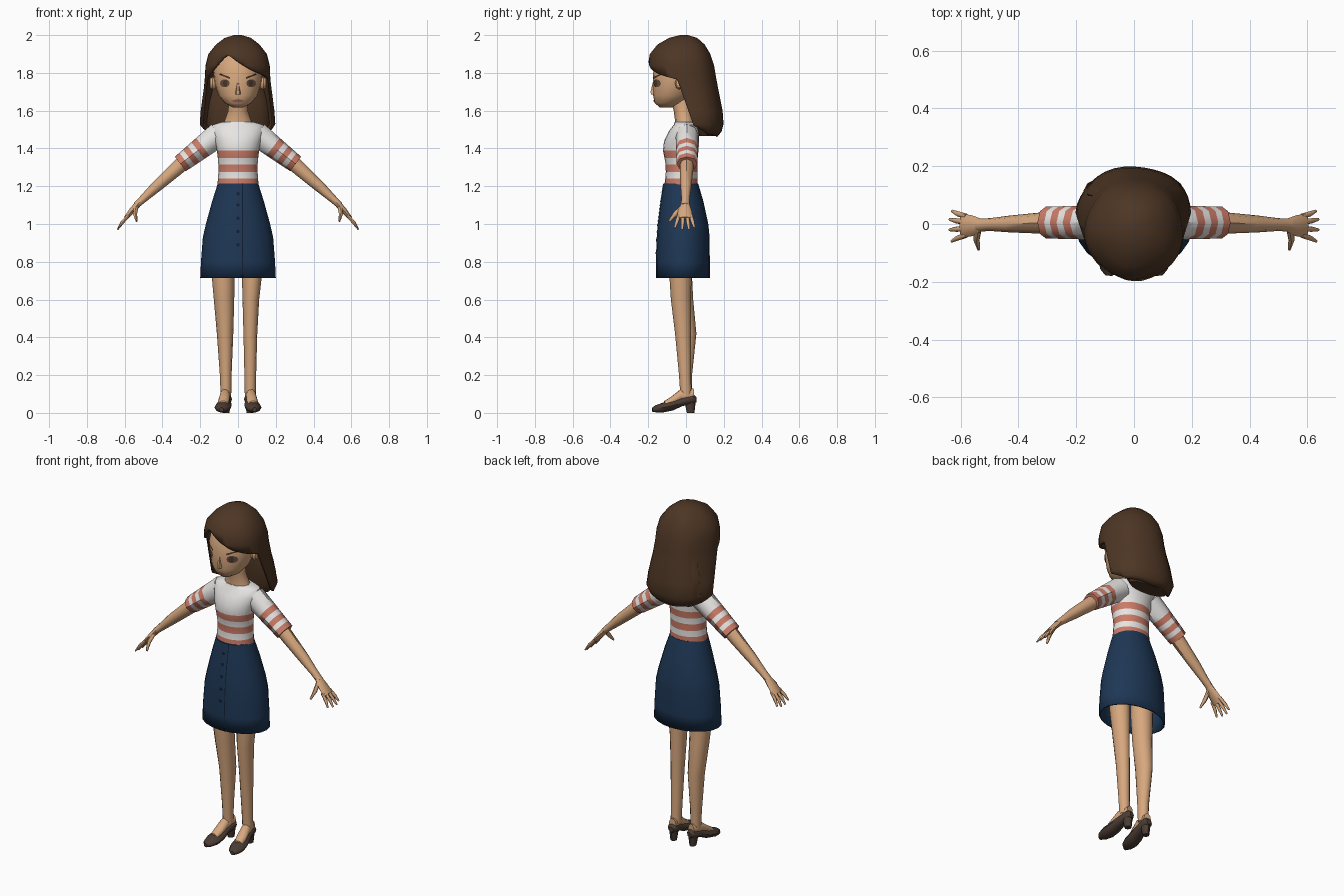
import bpy, bmesh, math
from mathutils import Vector, Matrix

if "Cube" in bpy.data.objects:
    bpy.data.objects.remove(bpy.data.objects["Cube"])


def material(name, rgb):
    m = bpy.data.materials.new(name)
    m.diffuse_color = (*rgb, 1)
    m.use_nodes = True
    m.node_tree.nodes["Principled BSDF"].inputs["Base Color"].default_value = m.diffuse_color
    return m


SKIN = material("skin", (0.68, 0.39, 0.21))
HAIR = material("brown_hair", (0.075, 0.037, 0.018))
WHITE = material("white_cloth", (0.80, 0.78, 0.76))
CORAL = material("coral_stripe", (0.60, 0.20, 0.135))
NAVY = material("navy_cloth", (0.013, 0.038, 0.09))
BUTTON = material("dark_navy", (0.006, 0.012, 0.03))
SHOE = material("dark_leather", (0.07, 0.045, 0.034))
EYE = material("eye_brown", (0.13, 0.08, 0.055))
LIP = material("lip", (0.30, 0.11, 0.07))


def finish(name, bm, mats, angle=45):
    bmesh.ops.recalc_face_normals(bm, faces=bm.faces[:])
    me = bpy.data.meshes.new(name)
    bm.to_mesh(me)
    bm.free()
    for m in mats:
        me.materials.append(m)
    ob = bpy.data.objects.new(name, me)
    bpy.context.collection.objects.link(ob)
    bpy.ops.object.select_all(action='DESELECT')
    ob.select_set(True)
    bpy.context.view_layer.objects.active = ob
    bpy.ops.object.shade_smooth_by_angle(angle=math.radians(angle))
    return ob


def loft(name, rings, mats, rule=None, caps=(True, True)):
    """Skin a list of point rings; rule(ring index) gives the material slot."""
    bm = bmesh.new()
    vr = [[bm.verts.new(p) for p in r] for r in rings]
    n = len(vr[0])
    for i in range(len(vr) - 1):
        for j in range(n):
            k = (j + 1) % n
            f = bm.faces.new((vr[i][j], vr[i][k], vr[i + 1][k], vr[i + 1][j]))
            f.material_index = rule(i) if rule else 0
    if caps[0]:
        f = bm.faces.new(vr[0])
        f.material_index = rule(0) if rule else 0
    if caps[1]:
        f = bm.faces.new(vr[-1])
        f.material_index = rule(len(vr) - 2) if rule else 0
    return finish(name, bm, mats)


def around(n):
    return [(math.cos(2 * math.pi * i / n), math.sin(2 * math.pi * i / n)) for i in range(n)]


def level(z, x0, x1, y0, y1, n=16):
    """Horizontal ellipse filling a box in x and y."""
    return [Vector(((x0 + x1) / 2 + c * (x1 - x0) / 2, (y0 + y1) / 2 + s * (y1 - y0) / 2, z))
            for c, s in around(n)]


def body(rows, n=16):
    return [level(z, -rx, rx, yf, yb, n) for z, rx, yf, yb in rows]


def tube(path, n=8):
    """Rings along a path of (x, y, z, half thickness, half width)."""
    pts = [Vector(p[:3]) for p in path]
    rings = []
    for i, p in enumerate(path):
        d = (pts[min(i + 1, len(pts) - 1)] - pts[max(i - 1, 0)]).normalized()
        v = (Vector((0, 1, 0)) - d * d.y).normalized()
        u = d.cross(v)
        rings.append([pts[i] + u * c * p[3] + v * s * p[4] for c, s in around(n)])
    return rings


def lerp_rows(rows, t):
    """Interpolate a table sorted by its first column."""
    rows = sorted(rows)
    t = max(rows[0][0], min(rows[-1][0], t))
    for a, b in zip(rows, rows[1:]):
        if t <= b[0]:
            f = (t - a[0]) / (b[0] - a[0])
            return [p + (q - p) * f for p, q in zip(a[1:], b[1:])]


def plate(name, outline, rows, mat, lift=0.004):
    """Thin painted patch laid on the front of a body given by rows."""
    bm = bmesh.new()

    def on(x, z):
        rx, yf, yb = lerp_rows(rows, z)
        k = math.sqrt(max(0, 1 - (x / rx) ** 2))
        return bm.verts.new((x, (yf + yb) / 2 - (yb - yf) / 2 * k - lift, z))
    vs = [on(x, z) for x, z in outline]
    c = on(sum(p[0] for p in outline) / len(vs), sum(p[1] for p in outline) / len(vs))
    for i in range(len(vs)):
        bm.faces.new((c, vs[i], vs[(i + 1) % len(vs)]))
    return finish(name, bm, [mat])


def oval(x, z, rx, rz, n=10):
    return [(x + c * rx, z + s * rz) for c, s in around(n)]


# Head and neck: rows are (z, half width, front y, back y)
head = [(1.618, .03, -.14, -.07), (1.64, .07, -.165, -.02), (1.68, .103, -.174, .03),
        (1.74, .122, -.176, .07), (1.80, .13, -.174, .09), (1.88, .12, -.15, .09),
        (1.94, .08, -.1, .06), (1.965, .03, -.05, .02)]
loft("head", body(head, 20), [SKIN])
loft("neck", body([(1.50, .09, -.06, .05), (1.545, .072, -.058, .045), (1.60, .052, -.065, .035),
                   (1.69, .05, -.09, .035)], 12), [SKIN])
loft("nose", [level(1.685, -.016, .016, -.188, -.15, 6), level(1.70, -.014, .014, -.19, -.15, 6),
              level(1.75, -.006, .006, -.178, -.15, 6)], [SKIN])
plate("mouth", [(-.036, 1.652), (-.015, 1.642), (.015, 1.642), (.036, 1.652), (.012, 1.658), (-.012, 1.658)],
      head, LIP)
for s, side in ((-1, "left"), (1, "right")):
    plate(side + "_eye", oval(s * .07, 1.745, .026, .022), head, EYE)
    plate(side + "_pupil", oval(s * .068, 1.745, .012, .017), head, HAIR, .006)
    plate(side + "_brow", [(s * .042, 1.778), (s * .095, 1.797), (s * .1, 1.79), (s * .044, 1.768)], head, HAIR)
    loft(side + "_ear", [[Vector((s * x, -.035 + c * r * .7, 1.745 + q * r)) for c, q in around(8)]
                         for x, r in ((.11, .022), (.135, .034), (.148, .024))], [SKIN])

# Hair shell: columns round the head, each stopping at its own hem height
hair = [(2.0, .02, -.03, .01), (1.985, .07, -.09, .06), (1.95, .115, -.15, .10), (1.90, .155, -.19, .13),
        (1.84, .17, -.2, .15), (1.78, .173, -.198, .16), (1.70, .18, -.18, .175), (1.60, .195, -.15, .195),
        (1.53, .2, -.12, .2), (1.49, .18, -.1, .19), (1.46, .14, -.06, .165)]
hem = [(-180, 1.46), (-120, 1.475), (-90, 1.52), (-80, 1.765), (-55, 1.81), (-30, 1.88), (-20, 1.895),
       (0, 1.86), (25, 1.815), (50, 1.79), (80, 1.765), (90, 1.52), (120, 1.475), (180, 1.46)]
bm = bmesh.new()
grid = []
for deg in range(-180, 180, 10):
    a = math.radians(deg)
    low = lerp_rows(hem, deg)[0]
    column = []
    for row in hair:
        z = max(row[0], low)
        rx, yf, yb = lerp_rows(hair, z)
        w = 1 + .015 * math.cos(5 * a + 1)
        column.append(bm.verts.new((rx * w * math.sin(a), (yf + yb) / 2 - (yb - yf) / 2 * w * math.cos(a), z)))
    grid.append(column)
for i, col in enumerate(grid):
    nxt = grid[(i + 1) % len(grid)]
    for j in range(len(hair) - 1):
        bm.faces.new((col[j], nxt[j], nxt[j + 1], col[j + 1]))
bm.faces.new([c[0] for c in grid])
bmesh.ops.remove_doubles(bm, verts=bm.verts[:], dist=.0005)
bmesh.ops.dissolve_degenerate(bm, edges=bm.edges[:], dist=.0005)
shell = finish("hair", bm, [HAIR], 60)
mod = shell.modifiers.new("thickness", 'SOLIDIFY')
mod.thickness = .015
loft("hair_inner_mass", [level(1.465, -.12, .12, .07, .155), level(1.53, -.175, .175, .05, .18),
                         level(1.65, -.16, .16, .045, .16), level(1.76, -.13, .13, .05, .14)], [HAIR])

# Shirt body with stripes by height
shirt = [(1.20, .110, -.115, .062), (1.24, .106, -.11, .06), (1.275, .104, -.107, .06),
         (1.315, .104, -.108, .06), (1.35, .107, -.114, .062), (1.39, .112, -.122, .066),
         (1.44, .125, -.116, .07), (1.49, .14, -.092, .07), (1.525, .136, -.065, .066),
         (1.54, .085, -.06, .056)]
loft("shirt", body(shirt, 20), [WHITE, CORAL], lambda i: int(i in (0, 2, 4)))

# Skirt, front opening line and buttons
skirt = [(1.215, .107, -.12, .064), (1.12, .137, -.135, .092), (1.0, .17, -.15, .118),
         (.93, .186, -.155, .125), (.80, .196, -.16, .126), (.715, .2, -.16, .126)]
ob = loft("skirt", body(skirt, 20), [NAVY], caps=(True, False))
mod = ob.modifiers.new("thickness", 'SOLIDIFY')
mod.thickness = .01
for a, b in zip(skirt, skirt[1:]):
    plate("skirt_opening", [(.021, a[0]), (.026, a[0]), (.026, b[0]), (.021, b[0])], skirt, BUTTON, .003)
for z in (1.16, 1.10, 1.03, .96, .89):
    plate("button", oval(.0, z, .009, .009, 8), skirt, BUTTON, .006)

# Sleeves, arms and hands
for s, side in ((-1, "left"), (1, "right")):
    def path(*pts):
        return tube([(s * p[0], *p[1:]) for p in pts])

    steps = (0, .2, .42, .55, .66, .78, .88, 1)
    loft(side + "_sleeve", path(*[(.10 + .205 * t, .005, 1.475 - .157 * t, .066 - .018 * t, .06 - .005 * t)
                                  for t in steps]),
         [WHITE, CORAL], lambda i: int(i in (2, 4, 6)))
    loft(side + "_arm", path((.25, .005, 1.36, .042, .038), (.33, .003, 1.288, .037, .036),
                             (.43, 0, 1.20, .030, .029), (.50, -.002, 1.135, .021, .022),
                             (.54, -.004, 1.098, .017, .023)), [SKIN])
    loft(side + "_palm", path((.53, -.004, 1.105, .017, .023), (.56, -.006, 1.072, .016, .036),
                              (.595, -.006, 1.03, .011, .042)), [SKIN])
    for y0, y1, k in ((.026, .045, .86), (.006, .016, 1), (-.016, -.02, 1), (-.038, -.06, .88)):
        loft(side + "_finger", path((.58, y0, 1.045, .009, .010), (.58 + .035 * k, (y0 + y1) / 2, 1.045 - .04 * k,
                                    .009, .009), (.58 + .058 * k, y1, 1.045 - .075 * k, .004, .005)), [SKIN])
    loft(side + "_thumb", path((.54, -.018, 1.09, .013, .012), (.545, -.055, 1.055, .011, .013),
                               (.537, -.088, 1.015, .005, .006)), [SKIN])

# Legs: one stands straight, the other has its calf a little further back
left_leg = [(.09, -.092, -.036, -.03, .03), (.2, -.096, -.034, -.035, .032), (.42, -.112, -.025, -.052, .055),
            (.6, -.128, -.02, -.076, .038), (.76, -.142, -.018, -.09, .03), (.98, -.145, -.015, -.09, .04)]
right_leg = [(.09, .036, .094, -.03, .03), (.2, .034, .096, -.037, .026), (.42, .029, .102, -.058, .026),
             (.6, .024, .112, -.08, .026), (.76, .02, .13, -.09, .03), (.98, .016, .14, -.09, .04)]
loft("left_leg", [level(*r, 12) for r in left_leg], [SKIN])
loft("right_leg", [level(*r, 12) for r in right_leg], [SKIN])


# Feet and heeled shoes, turned slightly outward
def along(rows, n=10):
    return [[Vector((c * w, y, (z0 + z1) / 2 + q * (z1 - z0) / 2)) for c, q in around(n)]
            for y, w, z0, z1 in rows]


shoe = [(.055, .014, .055, .085), (.038, .03, .045, .1), (-.02, .032, .035, .085), (-.07, .041, .012, .068),
        (-.12, .044, .002, .056), (-.16, .032, .002, .042), (-.18, .012, .006, .028)]
foot = [(.04, .022, .06, .13), (-.03, .027, .06, .125), (-.08, .030, .04, .085), (-.115, .024, .03, .064)]
for s, side in ((-1, "left"), (1, "right")):
    place = Matrix.Translation((s * .066, 0, 0)) @ Matrix.Rotation(s * math.radians(7), 4, 'Z')
    for part in (loft(side + "_shoe", along(shoe), [SHOE]),
                 loft(side + "_foot", along(foot), [SKIN]),
                 loft(side + "_heel", [level(0, -.018, .018, .005, .045, 8),
                                       level(.065, -.026, .026, -.01, .052, 8)], [SHOE])):
        part.data.transform(place)
